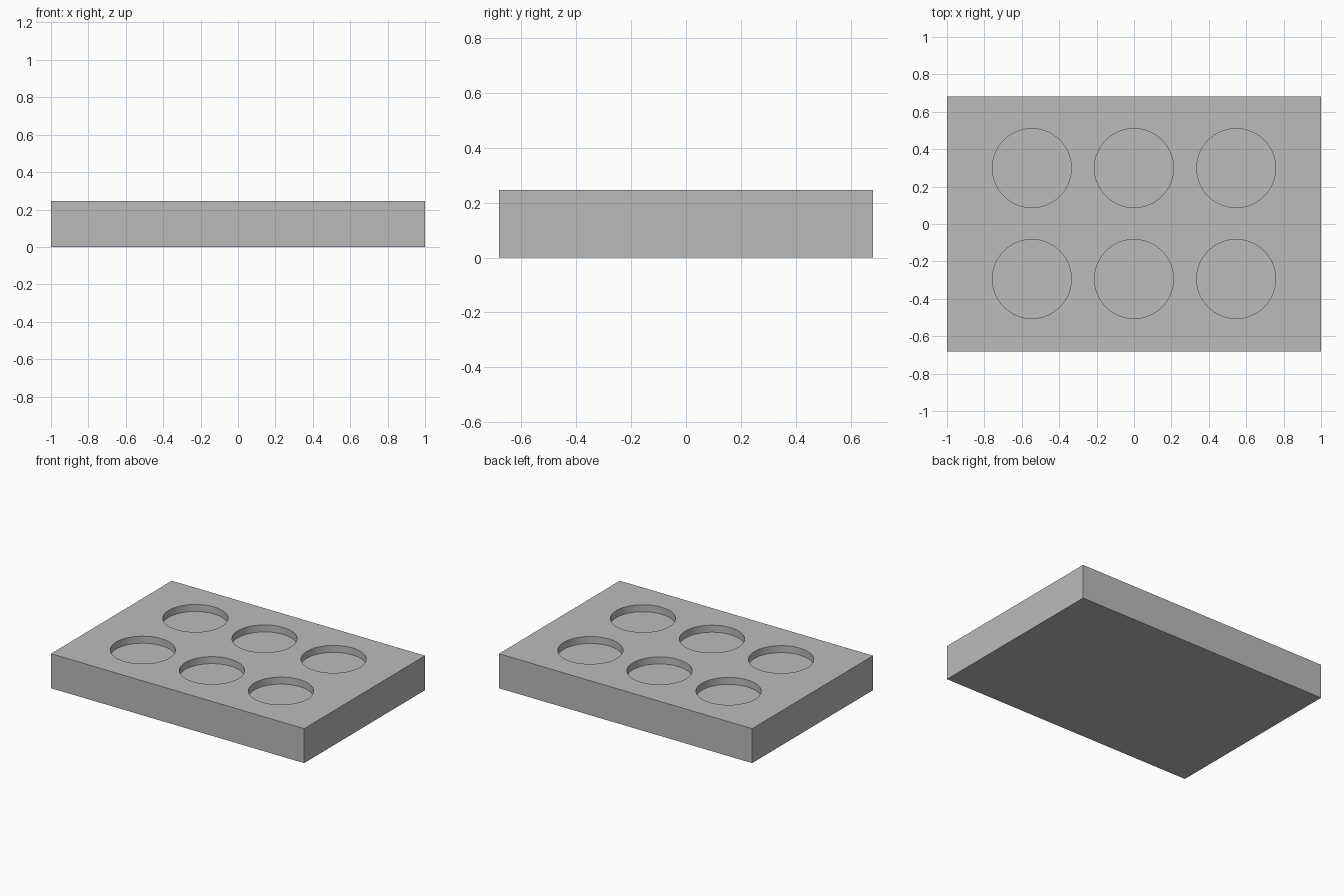
import bpy

# Remove the default object
default = bpy.data.objects.get("Cube")
if default:
    bpy.data.objects.remove(default, do_unlink=True)

LENGTH, WIDTH, HEIGHT = 2.0, 1.364, 0.246
RADIUS, DEPTH = 0.211, 0.05
COLUMNS = (-0.546, 0.0, 0.546)
ROWS = (-0.294, 0.299)

# Plain grey material
grey = bpy.data.materials.new("plain_grey")
grey.use_nodes = True
colour = (0.5, 0.5, 0.5, 1.0)
grey.diffuse_color = colour
grey.node_tree.nodes["Principled BSDF"].inputs["Base Color"].default_value = colour

# Solid rectangular block
bpy.ops.mesh.primitive_cube_add(size=1, location=(0, 0, HEIGHT / 2))
tray = bpy.context.object
tray.name = "tray_block"
tray.scale = (LENGTH, WIDTH, HEIGHT)
bpy.ops.object.transform_apply(location=True, rotation=False, scale=True)
tray.data.materials.append(grey)


# Shallow round recesses in the top
def cut_recess(x, y):
    bpy.ops.mesh.primitive_cylinder_add(
        vertices=64, radius=RADIUS, depth=2 * DEPTH, location=(x, y, HEIGHT))
    cutter = bpy.context.object
    cutter.name = "recess_cutter"
    cutter.data.materials.append(grey)
    cut = tray.modifiers.new("recess", 'BOOLEAN')
    cut.operation = 'DIFFERENCE'
    cut.solver = 'EXACT'
    cut.object = cutter
    bpy.context.view_layer.objects.active = tray
    bpy.ops.object.modifier_apply(modifier=cut.name)
    bpy.data.objects.remove(cutter, do_unlink=True)


for row in ROWS:
    for column in COLUMNS:
        cut_recess(column, row)

# Smooth recess walls, crisp edges
bpy.ops.object.select_all(action='DESELECT')
tray.select_set(True)
bpy.context.view_layer.objects.active = tray
bpy.ops.object.shade_smooth_by_angle()
